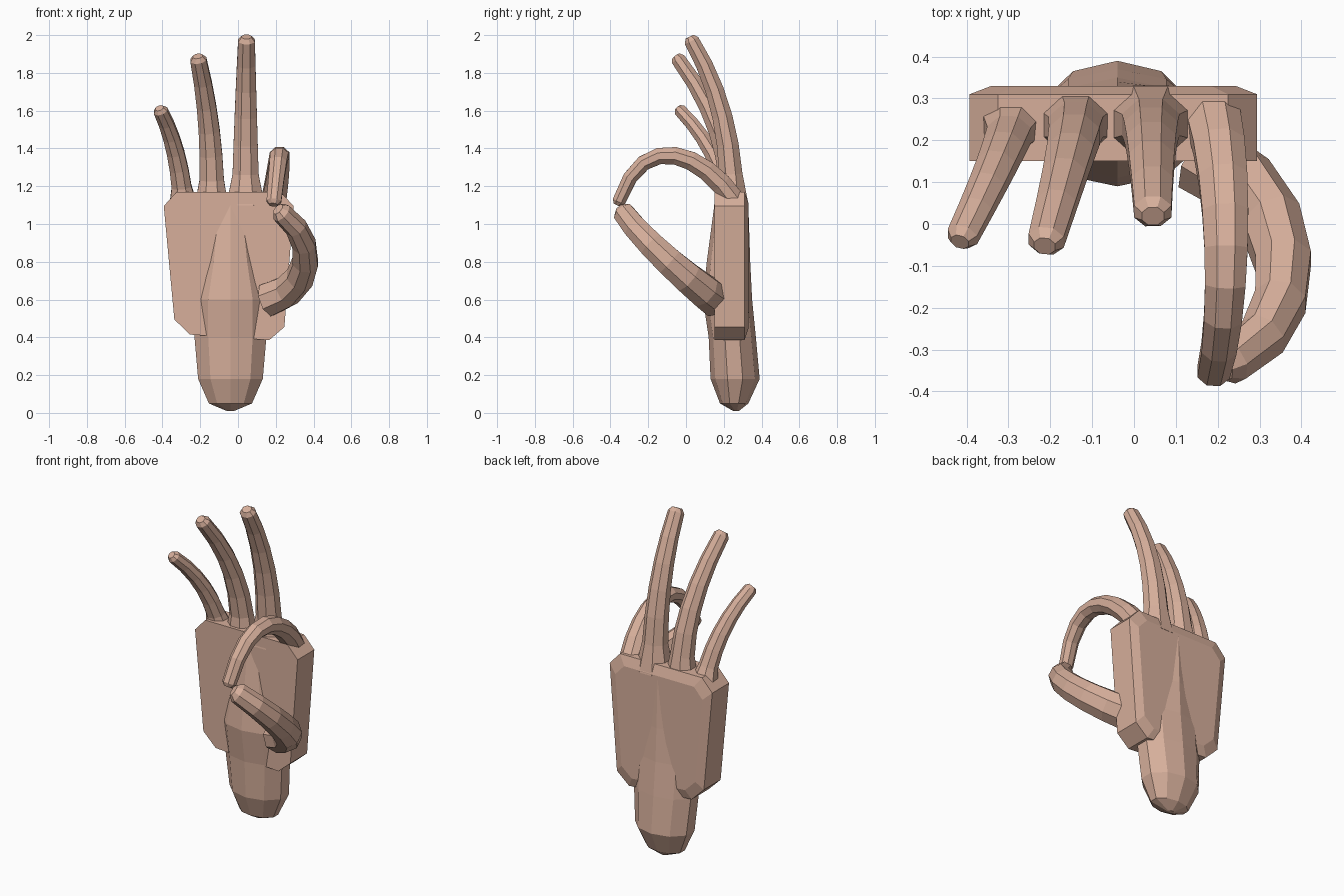
import bpy, bmesh, math
from mathutils import Vector

cube = bpy.data.objects.get("Cube")
if cube:
    bpy.data.objects.remove(cube, do_unlink=True)

skin = bpy.data.materials.new("skin")
skin.use_nodes = True
skin.diffuse_color = (0.68, 0.43, 0.33, 1)
skin.node_tree.nodes["Principled BSDF"].inputs["Base Color"].default_value = skin.diffuse_color


def loft(name, rings):
    """Join closed rings of points into one flat shaded, capped solid."""
    bm = bmesh.new()
    loops = [[bm.verts.new(point) for point in ring] for ring in rings]
    for lower, upper in zip(loops, loops[1:]):
        for i in range(len(lower)):
            j = (i + 1) % len(lower)
            bm.faces.new((lower[i], lower[j], upper[j], upper[i]))
    bm.faces.new(loops[0])
    bm.faces.new(loops[-1])
    bmesh.ops.recalc_face_normals(bm, faces=bm.faces)
    mesh = bpy.data.meshes.new(name)
    bm.to_mesh(mesh)
    bm.free()
    mesh.materials.append(skin)
    obj = bpy.data.objects.new(name, mesh)
    bpy.context.collection.objects.link(obj)


def oval(center, side, depth, sides):
    """Ring of points around center, spanned by two half-axis vectors."""
    angles = [math.tau * (k + 0.5) / sides for k in range(sides)]
    return [center + side * math.cos(a) + depth * math.sin(a) for a in angles]


def bezier(controls, t):
    """Point on the Bezier curve with any number of control points."""
    points = [Vector(c) for c in controls]
    while len(points) > 1:
        points = [a.lerp(b, t) for a, b in zip(points, points[1:])]
    return points[0]


def finger(name, controls, base, tip, flare=0.0, across=(1, 0, 0), steps=6):
    """Tapered eight-sided tube along a curve, flared at the root, blunt at the end."""
    path = [bezier(controls, i / steps) for i in range(steps + 1)]
    radii = [base + (tip - base) * i / steps for i in range(steps + 1)]
    radii[0] += flare
    # Chamfered fingertip
    path.append(path[-1] + (path[-1] - path[-2]).normalized() * tip / 2)
    radii.append(tip * 0.6)
    rings = []
    for i, (point, radius) in enumerate(zip(path, radii)):
        after = path[min(i + 1, len(path) - 1)]
        before = path[max(i - 1, 0)]
        along = (after - before).normalized()
        side = Vector(across)
        side = (side - along * side.dot(along)).normalized()
        depth = along.cross(side) * 0.9
        rings.append(oval(point, side * radius, depth * radius, sides=8))
    loft(name, rings)


def clipped(corners, cut):
    """Cut every corner of a flat outline by the same distance."""
    outline = []
    for i, corner in enumerate(corners):
        for neighbour in (corners[i - 1], corners[(i + 1) % len(corners)]):
            outline.append(corner + (neighbour - corner).normalized() * cut)
    return outline


# Palm: tapered slab with clipped corners and a slightly raised back
corners = [Vector(c) for c in ((-0.4, 0, 1.17), (0.3, 0, 1.17), (0.24, 0, 0.38), (-0.33, 0, 0.42))]
outline = clipped(corners, cut=0.075)
middle = sum(corners, Vector()) / len(corners)
front, back, ridge = (Vector((0, y, 0)) for y in (0.15, 0.31, 0.33))
loft("palm", [[p + front for p in outline],
              [p + back for p in outline],
              [middle.lerp(p, 0.85) + ridge for p in outline]])

# Wrist: rings of height, half width, front and back, swelling into the heel of the hand
wrist = [(0.01, 0.02, 0.25, 0.28), (0.05, 0.12, 0.18, 0.33), (0.18, 0.18, 0.13, 0.39),
         (0.4, 0.2, 0.12, 0.37), (0.6, 0.2, 0.09, 0.35), (0.8, 0.15, 0.11, 0.34),
         (1.1, 0.1, 0.15, 0.33)]
rings = []
for height, half, near, far in wrist:
    center = Vector((-0.04, (near + far) / 2, height))
    rings.append(oval(center, Vector((half, 0, 0)), Vector((0, (far - near) / 2, 0)), sides=10))
loft("wrist", rings)

# Three raised fingers, flared where they meet the palm
finger("little_finger", [(-0.29, 0.24, 1.1), (-0.31, 0.17, 1.4), (-0.41, -0.03, 1.6)],
       base=0.06, tip=0.04, flare=0.02)
finger("ring_finger", [(-0.14, 0.24, 1.1), (-0.13, 0.24, 1.5), (-0.21, -0.04, 1.87)],
       base=0.075, tip=0.046, flare=0.02)
finger("middle_finger", [(0.04, 0.24, 1.1), (0.04, 0.25, 1.6), (0.045, 0.03, 1.97)],
       base=0.08, tip=0.048, flare=0.03)

# Index finger arching forward to meet the thumb
finger("index_finger", [(0.19, 0.25, 1.13), (0.23, 0.1, 1.36), (0.23, -0.22, 1.52), (0.19, -0.355, 1.12)],
       base=0.07, tip=0.042, steps=8)

# Thumb curving outward from the heel of the hand
finger("thumb", [(0.16, 0.16, 0.6), (0.4, 0.06, 0.66), (0.42, -0.24, 0.92), (0.23, -0.33, 1.06)],
       base=0.1, tip=0.06, across=(0, 1, 1))
